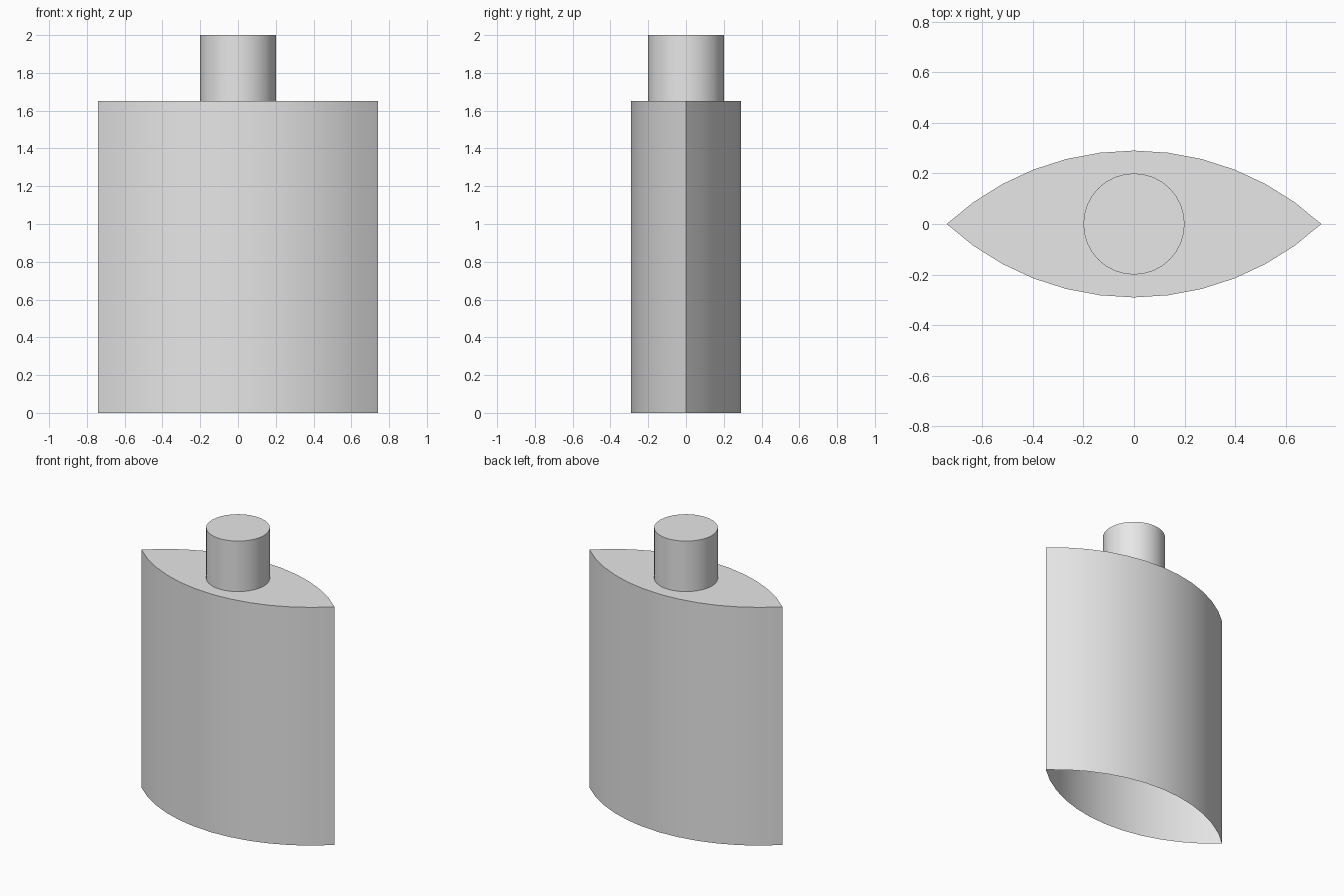
import bpy, bmesh, math

cube = bpy.data.objects.get("Cube")
if cube:
    bpy.data.objects.remove(cube, do_unlink=True)

# Single grey material
GREY = (0.8, 0.8, 0.8, 1.0)
grey = bpy.data.materials.new("light_grey")
grey.use_nodes = True
grey.diffuse_color = GREY
grey.node_tree.nodes["Principled BSDF"].inputs["Base Color"].default_value = GREY


def extrude_outline(name, outline, z0, z1):
    """Upright walls along a closed outline, capped on top and open below."""
    bm = bmesh.new()
    low = [bm.verts.new((x, y, z0)) for x, y in outline]
    high = [bm.verts.new((x, y, z1)) for x, y in outline]
    n = len(outline)
    for i in range(n):
        j = (i + 1) % n
        bm.faces.new((low[i], low[j], high[j], high[i]))
    bm.faces.new(high)
    mesh = bpy.data.meshes.new(name)
    bm.to_mesh(mesh)
    bm.free()
    mesh.materials.append(grey)
    obj = bpy.data.objects.new(name, mesh)
    bpy.context.collection.objects.link(obj)
    bpy.ops.object.select_all(action='DESELECT')
    obj.select_set(True)
    bpy.context.view_layer.objects.active = obj
    bpy.ops.object.shade_smooth_by_angle(angle=math.radians(30))
    return obj


# Body: lens outline from two mirrored circular arcs
HALF_W, HALF_D, SEGS = 0.74, 0.29, 12
radius = (HALF_W ** 2 + HALF_D ** 2) / (2 * HALF_D)
sweep = math.asin(HALF_W / radius)
angles = [sweep - 2 * sweep * i / SEGS for i in range(SEGS)]
back = [(radius * math.sin(a), radius * math.cos(a) - radius + HALF_D) for a in angles]
lens = back + [(-x, -y) for x, y in back]
extrude_outline("body", lens, 0.0, 1.65)

# Neck: plain round cylinder
circle = [(0.2 * math.cos(math.tau * i / 32), 0.2 * math.sin(math.tau * i / 32))
          for i in range(32)]
extrude_outline("neck", circle, 1.65, 2.0)
